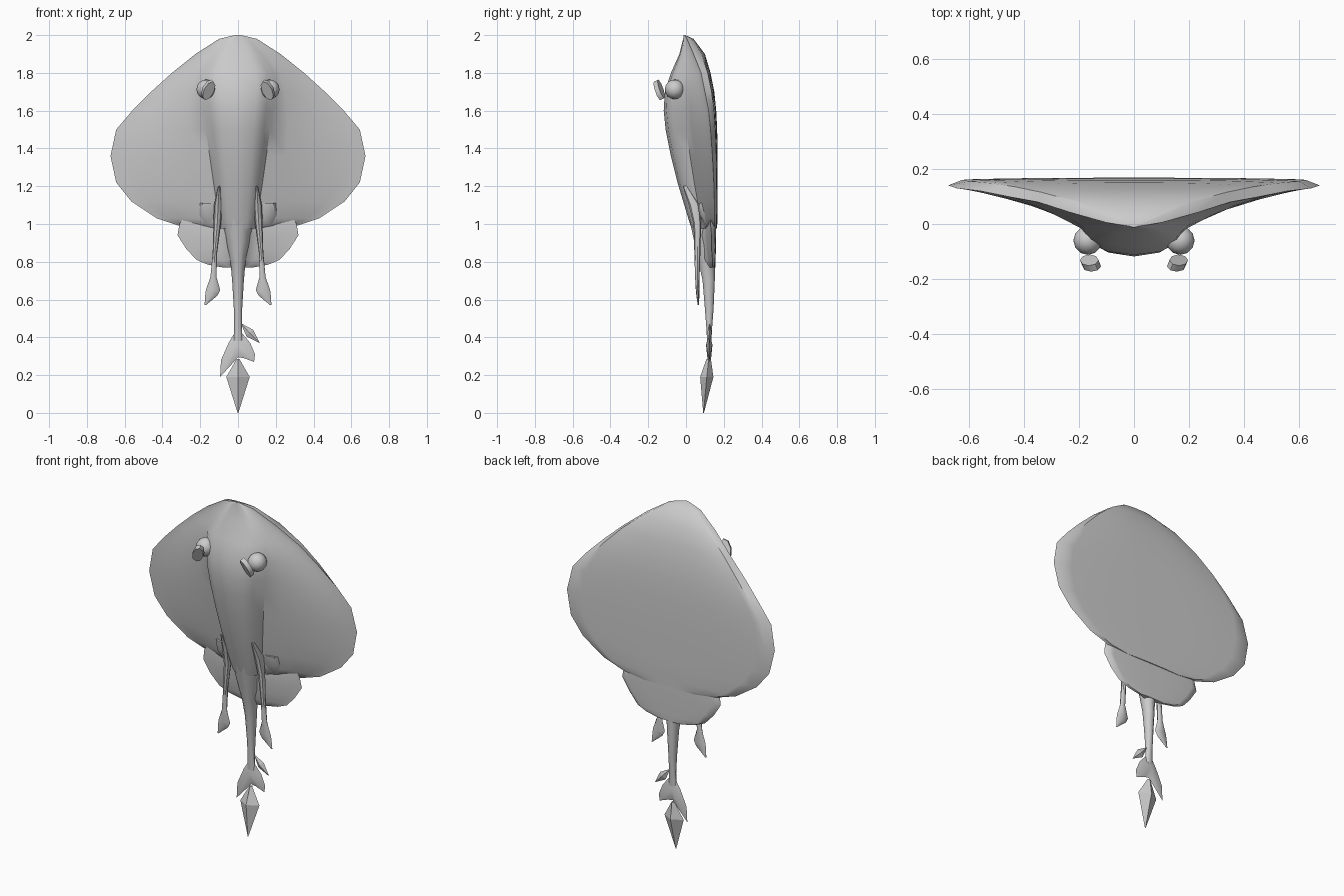
import bpy, bmesh, math
from mathutils import Vector, Matrix

if "Cube" in bpy.data.objects:
    bpy.data.objects.remove(bpy.data.objects["Cube"])


def finish(name, bm, angle=40):
    bmesh.ops.recalc_face_normals(bm, faces=bm.faces)
    me = bpy.data.meshes.new(name)
    bm.to_mesh(me)
    bm.free()
    ob = bpy.data.objects.new(name, me)
    bpy.context.collection.objects.link(ob)
    if angle:
        bpy.ops.object.select_all(action='DESELECT')
        ob.select_set(True)
        bpy.context.view_layer.objects.active = ob
        bpy.ops.object.shade_smooth_by_angle(angle=math.radians(angle))
    return ob


def loft(name, rings, angle=40):
    bm = bmesh.new()
    loops = [[bm.verts.new(p) for p in r] for r in rings]
    n = len(loops[0])
    for a, b in zip(loops, loops[1:]):
        for i in range(n):
            bm.faces.new((a[i], a[(i + 1) % n], b[(i + 1) % n], b[i]))
    bm.faces.new(loops[0])
    bm.faces.new(loops[-1])
    return finish(name, bm, angle)


def ray_ring(z, w, front, edge, back, k):
    """Cross-section: raised middle of half-width k, thin wings out to w, flat back."""
    k = min(k, 0.55 * w)
    cols = [(0, 1), (.5 * k, .94), (.8 * k, .8), (k, .54)]
    for s in (.2, .4, .6, .8, .9, 1):
        cols.append((k + (w - k) * s, .54 * (1 - s) ** 1.25))
    half_f = [(x, edge + (front - edge) * f) for x, f in cols]
    half_b = [(x, back + (edge - back) * (.35 * (x / w) ** 3)) for x, f in cols[:-1]]
    ring = [(-x, y, z) for x, y in reversed(half_f)] + [(x, y, z) for x, y in half_f[1:]]
    ring += [(x, y, z) for x, y in reversed(half_b)] + [(-x, y, z) for x, y in half_b[1:]]
    return ring


def tube(name, rows, n=10):
    """rows: z, x, y, x radius, y radius"""
    ang = [2 * math.pi * i / n for i in range(n)]
    return loft(name, [[(x + rx * math.cos(a), y + ry * math.sin(a), z) for a in ang]
                       for z, x, y, rx, ry in rows])


def leaf(name, outline, y, centre, t, angle=0):
    """Thin plate with a raised centre point on both faces."""
    bm = bmesh.new()
    vs = [bm.verts.new((x, y, z)) for x, z in outline]
    for side in (-t, t):
        c = bm.verts.new((centre[0], y + side, centre[1]))
        for i in range(len(vs)):
            bm.faces.new((vs[i], vs[(i + 1) % len(vs)], c))
    return finish(name, bm, angle)


# main disc: z, half-width, front, edge, back, ridge half-width
disc = [
    (2.00, .015, -.012, -.008, -.004, .2), (1.98, .10, -.015, .005, .04, .2),
    (1.90, .225, -.035, .04, .10, .2), (1.80, .35, -.08, .08, .13, .2),
    (1.70, .46, -.112, .10, .15, .195), (1.60, .56, -.118, .12, .16, .185),
    (1.50, .645, -.108, .13, .165, .17), (1.36, .675, -.08, .14, .168, .15),
    (1.22, .645, -.045, .147, .168, .13), (1.12, .565, -.015, .15, .168, .115),
    (1.03, .43, .012, .15, .167, .10), (.99, .31, .025, .15, .165, .09),
    (.975, .18, .03, .145, .165, .085)]
loft("body_disc", [ray_ring(*r) for r in disc])

# pelvic fins behind the disc
pelvic = [(1.06, .27, .09, .13, .16, .1), (1.00, .31, .075, .13, .16, .09),
          (.94, .32, .07, .135, .16, .08), (.87, .275, .08, .135, .158, .06),
          (.81, .22, .09, .14, .157, .05), (.785, .16, .10, .14, .156, .04),
          (.77, .08, .11, .14, .155, .03)]
loft("pelvic_fins", [ray_ring(*r) for r in pelvic])

# tail
tube("tail", [(1.12, 0, .075, .095, .085), (1.0, 0, .09, .08, .07),
              (.90, 0, .10, .062, .058), (.80, 0, .11, .04, .045),
              (.70, 0, .12, .031, .034), (.55, 0, .123, .022, .024),
              (.45, 0, .123, .02, .016), (.38, 0, .123, .025, .012)])

# tail fins and spearhead
leaf("tail_fin", [(.015, .43), (.065, .37), (.09, .31), (.085, .27), (.03, .29), (.0, .295),
                  (-.04, .25), (-.095, .19), (-.09, .28), (-.05, .37), (-.02, .42)],
     .123, (-.005, .36), .017, 40)
leaf("tail_leaf", [(.015, .475), (.08, .44), (.115, .37), (.045, .405)], .125, (.06, .425), .012)
loft("tail_tip", [[(s * w, y, z) if d else (0, y + s * t, z)
                   for s, d in ((1, 1), (1, 0), (-1, 1), (-1, 0))]
                  for z, w, y, t in ((.285, .008, .12, .012), (.19, .062, .11, .035),
                                     (.0, .002, .093, .002))], 0)

for s, side in ((1, "right"), (-1, "left")):
    # trailing strands with flared ends
    tube("strand_" + side, [(1.20, s * .10, -.005, .006, .012), (1.10, s * .105, .045, .022, .03),
                            (1.0, s * .11, .06, .02, .02), (.85, s * .122, .06, .012, .016),
                            (.72, s * .13, .06, .016, .012), (.65, s * .132, .062, .038, .01),
                            (.62, s * .142, .063, .032, .008), (.57, s * .174, .065, .003, .003)], 8)
    # small ledge on the trailing edge of the disc
    tube("gill_ledge_" + side, [(1.11, s * .15, .09, .055, .03), (1.05, s * .15, .105, .06, .035),
                                (1.0, s * .14, .12, .05, .02)], 8)
    # eyeball
    bpy.ops.mesh.primitive_uv_sphere_add(segments=12, ring_count=8, radius=.052,
                                         location=(s * .168, -.06, 1.713))
    bpy.context.object.name = "eye_" + side
    bpy.ops.object.shade_smooth_by_angle(angle=math.radians(50))
    # tilted pupil tablet
    Y = Vector((-s * .045, -.03, .1)).normalized()
    X = Vector((1, -s * .4, 0))
    X = (X - Y * X.dot(Y)).normalized()
    Z = X.cross(Y)
    m = Matrix((X, Y, Z)).transposed().to_4x4()
    bm = bmesh.new()
    bmesh.ops.create_cone(bm, cap_ends=True, segments=8, radius1=1, radius2=1, depth=2,
                          matrix=Matrix.Translation((s * .158, -.142, 1.71)) @ m
                          @ Matrix.Diagonal((.03, .056, .013, 1)))
    finish("pupil_" + side, bm, 40)
